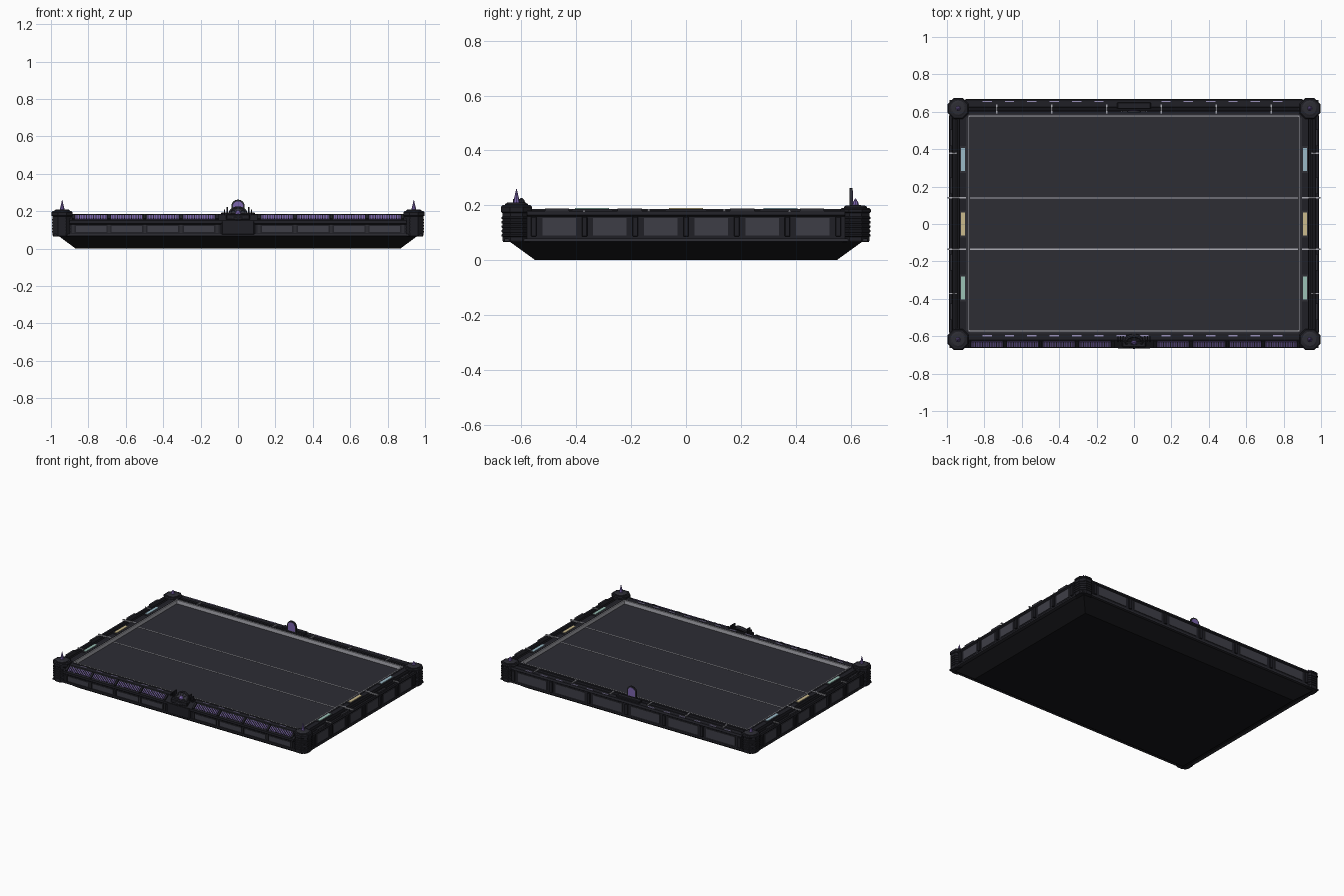
import bpy, bmesh, math
from mathutils import Matrix, Vector

if "Cube" in bpy.data.objects:
    bpy.data.objects.remove(bpy.data.objects["Cube"])


def mat(name, r, g, b):
    m = bpy.data.materials.new(name)
    m.diffuse_color = (r, g, b, 1)
    m.use_nodes = True
    m.node_tree.nodes["Principled BSDF"].inputs["Base Color"].default_value = m.diffuse_color
    return m


BLACK = mat("underside_black", .008, .008, .010)
DARK = mat("frame_dark", .014, .014, .019)
MID = mat("frame_mid", .026, .026, .034)
PANEL = mat("panel_grey", .048, .048, .062)
FIELD = mat("field_slate", .026, .026, .034)
PALE = mat("pale_line", .42, .42, .46)
PURPLE = mat("purple", .20, .13, .42)
LILAC = mat("lilac", .33, .29, .50)
BLUE = mat("pale_blue", .33, .50, .58)
GOLD = mat("pale_gold", .60, .50, .27)
GREEN = mat("pale_green", .33, .54, .47)


def finish(bm, name, m):
    bmesh.ops.recalc_face_normals(bm, faces=bm.faces[:])
    me = bpy.data.meshes.new(name)
    bm.to_mesh(me)
    bm.free()
    me.materials.append(m)
    ob = bpy.data.objects.new(name, me)
    bpy.context.collection.objects.link(ob)
    return ob


def boxes(name, items, m, tilt=0.0, bevel=0.0):
    """items: (centre, size) pairs merged in one object, each tilted about x."""
    bm = bmesh.new()
    for c, s in items:
        bmesh.ops.create_cube(bm, size=1, matrix=Matrix.Translation(c)
                              @ Matrix.Rotation(tilt, 4, 'X') @ Matrix.Diagonal((*s, 1)))
    if bevel:
        bmesh.ops.bevel(bm, geom=bm.edges[:], offset=bevel, segments=1, affect='EDGES')
    return finish(bm, name, m)


def prism(name, pts, half, axis, m):
    """Extrude an outline of (across, z) points along x or y, from -half to half."""
    bm = bmesh.new()
    vs = [bm.verts.new((-half, p, z) if axis == 'X' else (p, -half, z)) for p, z in pts]
    r = bmesh.ops.extrude_face_region(bm, geom=[bm.faces.new(vs)])
    d = Vector((2 * half, 0, 0)) if axis == 'X' else Vector((0, 2 * half, 0))
    bmesh.ops.translate(bm, vec=d, verts=[v for v in r['geom'] if isinstance(v, bmesh.types.BMVert)])
    return finish(bm, name, m)


def lathe(name, profile, n, loc, m, tilt=0.0, turn=0.0):
    """Stack of n-sided rings (radius, height) closed at both ends."""
    bm = bmesh.new()
    M = Matrix.Translation(loc) @ Matrix.Rotation(tilt, 4, 'X')
    rings = [[bm.verts.new(M @ Vector((r * math.cos(turn + 2 * math.pi * i / n),
                                       r * math.sin(turn + 2 * math.pi * i / n), z)))
              for i in range(n)] for r, z in profile]
    for a, b in zip(rings, rings[1:]):
        for i in range(n):
            bm.faces.new((a[i], a[(i + 1) % n], b[(i + 1) % n], b[i]))
    bm.faces.new(rings[0])
    bm.faces.new(rings[-1])
    return finish(bm, name, m)


# Tapered hull and the ledge above it
bm = bmesh.new()
bmesh.ops.create_cube(bm, size=1)
for v in bm.verts:
    hx, hy, z = (.963, .647, .07) if v.co.z > 0 else (.868, .55, 0)
    v.co = (math.copysign(hx, v.co.x), math.copysign(hy, v.co.y), z)
finish(bm, "hull", BLACK)
boxes("ledge", [((0, 0, .073), (1.972, 1.324, .010))], MID)

# Recessed playing field, pale inner border and dividing lines
boxes("field", [((0, 0, .115), (1.77, 1.16, .09))], FIELD)
boxes("field_border",
      [((0, y, .171), (1.768, .008, .028)) for y in (-.572, .577)] +
      [((x, .0025, .171), (.007, 1.15, .028)) for x in (-.882, .882)], PALE)
boxes("zone_lines", [((0, y, .1605), (1.756, .006, .002)) for y in (-.135, .14)], PALE)

# Frame walls: sloped front, channelled back and sides
prism("front_wall", [(-.655, .07), (-.655, .128), (-.664, .134), (-.664, .150), (-.620, .183),
                     (-.576, .183), (-.576, .07)], .9, 'X', DARK)
prism("back_wall", [(.580, .07), (.580, .183), (.603, .183), (.606, .166), (.622, .166), (.625, .180),
                    (.662, .180), (.668, .165), (.660, .160), (.660, .07)], .9, 'X', DARK)
for side, s in (("left", -1), ("right", 1)):
    prism(side + "_wall", [(s * x, z) for x, z in (
        (.885, .07), (.885, .183), (.932, .183), (.936, .163), (.968, .163), (.972, .178),
        (.986, .178), (.990, .165), (.980, .158), (.980, .07))], .58, 'Y', DARK)
    lathe(side + "_channel_rod", [(.006, -.56), (.006, .56)], 8, (s * .951, 0, .170), MID, math.pi / 2)

# Raised trim along inner edges
boxes("inner_trim", [((s * .893, 0, .184), (.010, 1.14, .004)) for s in (-1, 1)] +
      [((0, y, .184), (1.76, .008, .004)) for y in (-.581, .587)], MID)

# Outer wall panels and ribs
ribs = [-.555 + .185 * i for i in range(7)]
boxes("side_panels", [((s * .981, y + .0925, .122), (.006, .122, .064))
                      for s in (-1, 1) for y in ribs[:-1]], PANEL)
boxes("side_ribs", [((s * .982, y, .122), (.016, .020, .072)) for s in (-1, 1) for y in ribs], DARK, 0, .002)
boxes("side_wall_top_plates", [((s * .978, y, .181), (.014, .088, .014))
                               for s in (-1, 1) for y in (-.47, -.205, .205, .46)], MID)
bays = [s * x for s in (-1, 1) for x in (.208, .402, .595, .785)]
boxes("front_panels", [((x, -.656, .105), (.162, .006, .032)) for x in bays], PANEL)
boxes("front_ribs", [((s * x, -.657, .105), (.014, .012, .045))
                     for s in (-1, 1) for x in (.112, .305, .498, .69, .88)], MID)
boxes("back_panels", [((-.735 + .294 * i, .661, .122), (.225, .006, .062)) for i in range(6)], PANEL)
boxes("back_ribs", [((-.882 + .294 * i, .662, .122), (.020, .014, .072)) for i in range(7)], DARK)

# Front vents on the slope: purple beds with dark surround and upright slats
tilt = math.atan2(.033, .044)
boxes("vent_beds", [((x, -.642, .1675), (.166, .034, .005)) for x in bays], PURPLE, tilt)
boxes("vent_slats", [((x - .075 + i * .0125, -.6435, .1695), (.0045, .034, .006))
                     for x in bays for i in range(13)], MID, tilt)
boxes("vent_dividers", [((s * x, -.643, .169), (.014, .044, .010))
                        for s in (-1, 1) for x in (.112, .305, .498, .69, .88)], DARK, tilt)

# Small light dashes along front and back rails
boxes("front_dashes", [((-.785 + .1195 * i, -.598, .184), (.05, .007, .004)) for i in range(14)
                       if abs(-.785 + .1195 * i) > .04], LILAC)
boxes("back_dashes", [((-.785 + .1195 * i, .655, .181), (.05, .007, .004)) for i in range(14)
                      if abs(-.785 + .1195 * i) > .08], LILAC)

# Pale measuring ticks and coloured lamp strips
boxes("back_ticks", [((-.735 + .294 * i, .615, .182), (.008, .05, .006)) for i in range(6)], PALE)
boxes("side_ticks", [((s * .968, y, .180), (.042, .007, .006)) for s in (-1, 1) for y in (-.372, .378)] +
      [((s * .942, y, .182), (.108, .009, .008)) for s in (-1, 1) for y in (-.135, .14)], PALE)
boxes("back_channel_rod", [((0, .614, .171), (1.76, .006, .008))], MID)
for name, y, m in (("north", .345, BLUE), ("center", 0, GOLD), ("south", -.342, GREEN)):
    boxes(name + "_lamp_beds", [((s * .914, y, .184), (.032, .145, .005)) for s in (-1, 1)], MID)
    boxes(name + "_lamps", [((s * .914, y, .187), (.020, .124, .006)) for s in (-1, 1)], m)

# Corner towers: ribbed octagon, stepped cap and purple spike
for end, y, top, tip in (("front", -.618, .200, .260), ("back", .618, .190, .225)):
    for side, x in (("left", -.94), ("right", .94)):
        name = f"{end}_{side}_tower"
        prof = [(.052, .065), (.056, .072)]
        for i in range(5):
            z = .085 + i * .016
            prof += [(.056, z), (.060, z + .002), (.060, z + .008), (.056, z + .010)]
        prof += [(.056, .172), (.061, .176), (.061, top - .006), (.055, top)]
        lathe(name, prof, 8, (x, y, 0), DARK, 0, math.pi / 8)
        lathe(name + "_cap", [(.042, top - .002), (.042, top + .004), (.034, top + .009),
                              (.018, top + .010)], 16, (x, y, 0), MID)
        lathe(name + "_spike", [(.013, top + .008), (.010, top + .02), (.001, tip)], 8, (x, y, 0), PURPLE)

# Front centre mount with a tilted round medallion
boxes("front_mount", [((0, -.652, .112), (.18, .026, .078)), ((0, -.625, .168), (.13, .07, .034))],
      DARK, 0, .006)
face = math.radians(45)
c = Vector((0, -.628, .186))
n = Vector((0, -math.sin(face), math.cos(face)))
lathe("medallion", [(.044, -.014), (.050, -.006), (.050, .006), (.045, .011), (.038, .011),
                    (.035, .005), (.020, .005)], 24, c, MID, face)
lathe("medallion_hub", [(.015, .004), (.015, .011), (.009, .015)], 8, c, PURPLE, face)
bm = bmesh.new()
for i in range(8):
    bmesh.ops.create_cube(bm, size=1, matrix=Matrix.Translation(c) @ Matrix.Rotation(face, 4, 'X')
                          @ Matrix.Rotation(i * math.pi / 4, 4, 'Z')
                          @ Matrix.Translation((.026, 0, .007)) @ Matrix.Diagonal((.022, .005, .006, 1)))
finish(bm, "medallion_spokes", PANEL)
boxes("medallion_fins", [((s * x, -.615, .18 + h / 2), (.007, .03, h)) for s in (-1, 1)
                         for x, h in ((.058, .042), (.072, .030), (.086, .014))], DARK)

# Back centre block with upright round plate
boxes("back_mount", [((0, .632, .184), (.18, .036, .020))], DARK, 0, .004)
boxes("back_mount_teeth", [((-.066 + .012 * i, .604, .185), (.006, .012, .008)) for i in range(12)], PANEL)
arch = [(.034, .185)] + [(.036 * math.cos(a * math.pi / 12), .226 + .036 * math.sin(a * math.pi / 12))
                         for a in range(13)] + [(-.034, .185)]
plate = prism("back_plate", arch, .005, 'Y', MID)
plate.location.y = .602
inset = prism("back_plate_inlay", [(x * .78, .222 + (z - .222) * .78) for x, z in arch], .0065, 'Y', PURPLE)
inset.location.y = .602
